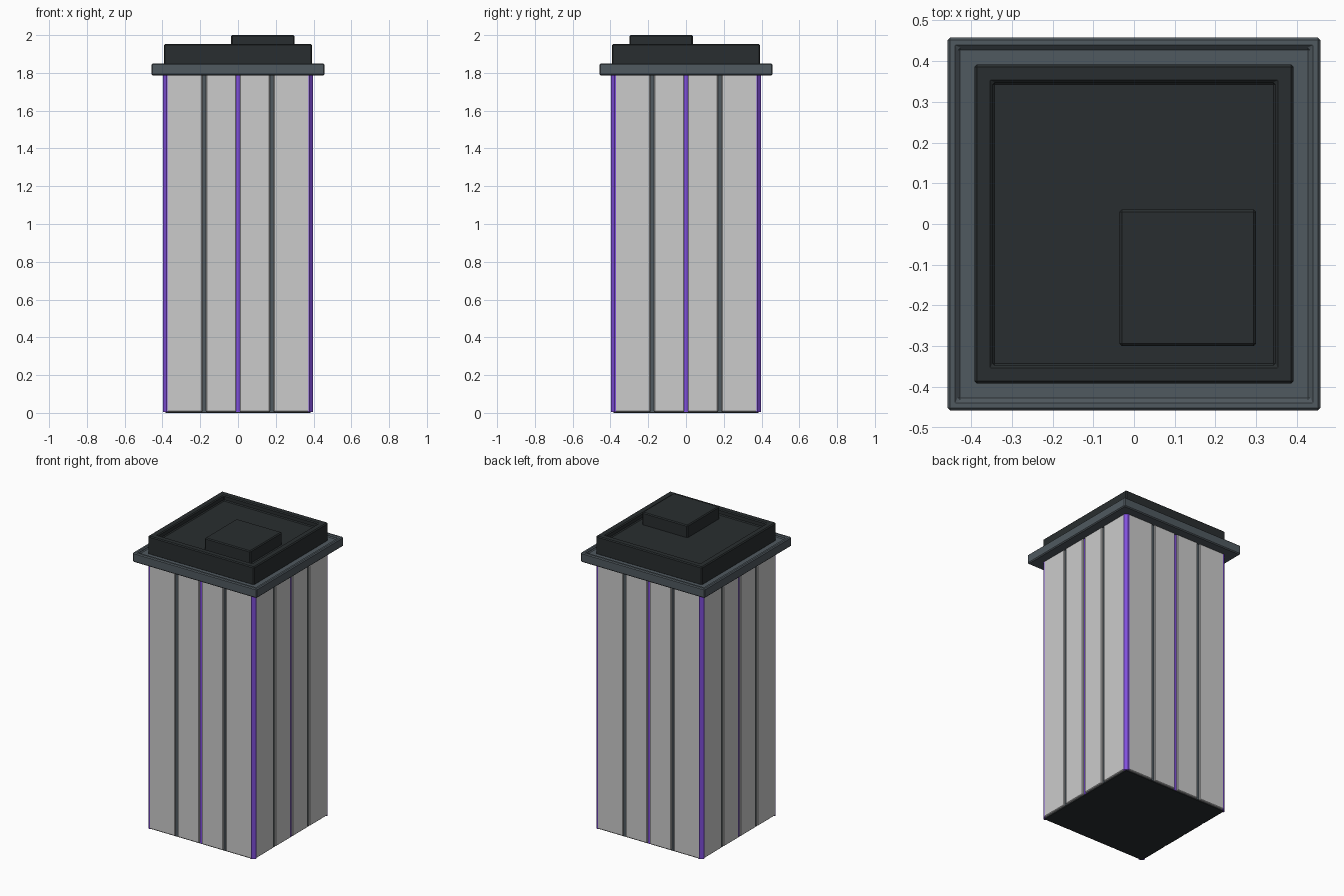
import bpy, bmesh
from math import pi
from mathutils import Matrix

if "Cube" in bpy.data.objects:
    bpy.data.objects.remove(bpy.data.objects["Cube"])


def material(name, rgb):
    m = bpy.data.materials.new(name)
    m.diffuse_color = (*rgb, 1)
    m.use_nodes = True
    m.node_tree.nodes["Principled BSDF"].inputs["Base Color"].default_value = m.diffuse_color
    return m


DARK = material("charcoal", (0.022, 0.027, 0.029))
SLATE = material("slate", (0.08, 0.1, 0.115))
PURPLE = material("purple", (0.22, 0.08, 0.72))


def finish(name, bm, mat=None, bevel=0.0):
    bmesh.ops.recalc_face_normals(bm, faces=bm.faces)
    me = bpy.data.meshes.new(name)
    bm.to_mesh(me)
    bm.free()
    ob = bpy.data.objects.new(name, me)
    bpy.context.collection.objects.link(ob)
    if mat:
        me.materials.append(mat)
    if bevel:
        mod = ob.modifiers.new("bevel", 'BEVEL')
        mod.width = bevel
        mod.segments = 1
    return ob


def add_box(bm, x0, x1, y0, y1, z0, z1, turn=0):
    m = (Matrix.Rotation(turn, 4, 'Z')
         @ Matrix.Translation(((x0 + x1) / 2, (y0 + y1) / 2, (z0 + z1) / 2))
         @ Matrix.Diagonal((x1 - x0, y1 - y0, z1 - z0, 1)))
    bmesh.ops.create_cube(bm, size=1, matrix=m)


def tray(name, r, z0, z1, rim, depth, mat, bevel):
    """Square slab whose top is inset and sunk to leave a raised rim."""
    bm = bmesh.new()
    add_box(bm, -r, r, -r, r, z0, z1)
    bm.normal_update()
    top = max(bm.faces, key=lambda f: f.calc_center_median().z)
    bmesh.ops.inset_region(bm, faces=[top], thickness=rim)
    new = bmesh.ops.extrude_face_region(bm, geom=[top])["geom"]
    bmesh.ops.delete(bm, geom=[top], context='FACES')
    bmesh.ops.translate(bm, vec=(0, 0, -depth),
                        verts=[g for g in new if isinstance(g, bmesh.types.BMVert)])
    return finish(name, bm, mat, bevel)


H = 1.79
TURNS = [i * pi / 2 for i in range(4)]

# Dark inner core, visible at the bottom and in the joints
bm = bmesh.new()
add_box(bm, -0.384, 0.384, -0.384, 0.384, 0, H)
finish("tower_core", bm, DARK)

# Light facade panels, four per side
bm = bmesh.new()
for t in TURNS:
    for a, b in ((-0.377, -0.188), (-0.169, -0.01), (0.01, 0.169), (0.188, 0.377)):
        add_box(bm, a, b, -0.397, -0.375, 0.006, H, t)
finish("facade_panels", bm, None, 0.004)

# Recessed slate strips in the outer joints
bm = bmesh.new()
for t in TURNS:
    for x in (-0.1785, 0.1785):
        add_box(bm, x - 0.0095, x + 0.0095, -0.388, -0.375, 0.004, H, t)
finish("joint_strips", bm, SLATE)

# Purple light strips in the middle joints
bm = bmesh.new()
for t in TURNS:
    add_box(bm, -0.01, 0.01, -0.388, -0.375, 0.004, H, t)
finish("middle_light_strips", bm, PURPLE)

# Chamfered purple corner strips
bm = bmesh.new()
outline = ((0.37, 0.37), (0.397, 0.37), (0.397, 0.379), (0.379, 0.397), (0.37, 0.397))
for t in TURNS:
    f = bm.faces.new([bm.verts.new((x, y, 0.004)) for x, y in outline])
    new = bmesh.ops.extrude_face_region(bm, geom=[f])["geom"]
    vs = [g for g in new if isinstance(g, bmesh.types.BMVert)]
    bmesh.ops.translate(bm, vec=(0, 0, H - 0.004), verts=vs)
    bmesh.ops.rotate(bm, verts=list(f.verts) + vs, cent=(0, 0, 0),
                     matrix=Matrix.Rotation(t, 3, 'Z'))
finish("corner_light_strips", bm, PURPLE)

# Overhanging cornice with a shallow sunken top
tray("cornice", 0.458, 1.787, 1.85, 0.035, 0.015, SLATE, 0.006)

# Roof parapet with sunken roof floor
tray("roof_parapet", 0.392, 1.83, 1.953, 0.062, 0.035, DARK, 0.006)

# Rooftop plant box
bm = bmesh.new()
add_box(bm, -0.036, 0.3, -0.3, 0.036, 1.91, 2.0)
finish("rooftop_box", bm, DARK, 0.006)
